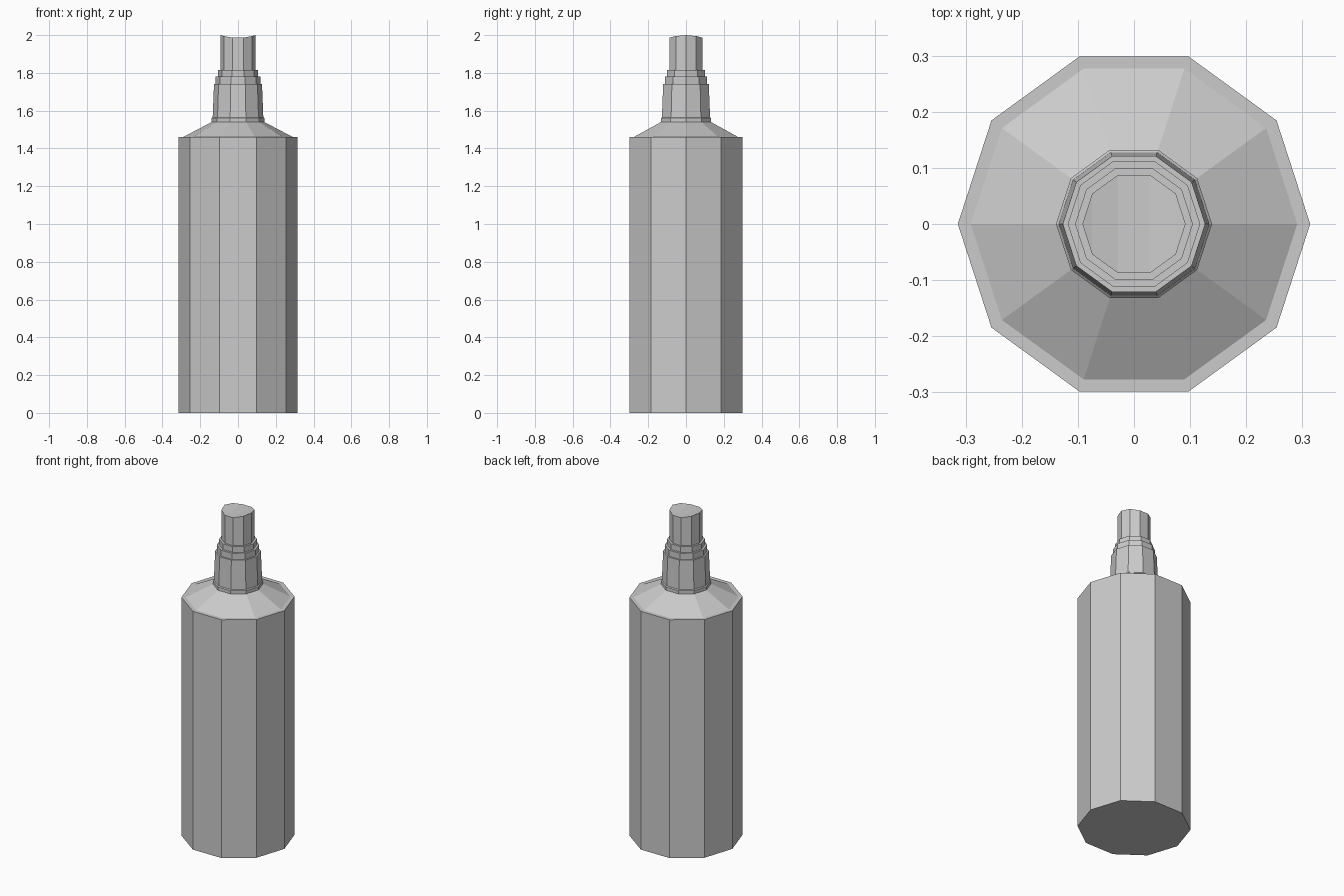
import bpy, bmesh
from math import cos, sin, pi

if "Cube" in bpy.data.objects:
    bpy.data.objects.remove(bpy.data.objects["Cube"])

SIDES = 10


def lathe(name, profile, dished=False):
    """Stack ten-sided rings of (radius, z) and close both ends."""
    bm = bmesh.new()
    rings = []
    for r, z in profile:
        rings.append([bm.verts.new((r * cos(2 * pi * i / SIDES),
                                    r * sin(2 * pi * i / SIDES), z))
                      for i in range(SIDES)])
    for a, b in zip(rings, rings[1:]):
        for i in range(SIDES):
            j = (i + 1) % SIDES
            bm.faces.new((a[i], a[j], b[j], b[i]))
    bm.faces.new(rings[0][::-1])
    top = rings[-1]
    if dished:
        # finger dip: low in the middle, rising towards both x ends
        r = profile[-1][0]
        for v in top:
            v.co.z -= 0.015 * (1 - (v.co.x / r) ** 2)
        for i in range(SIDES // 2):
            strip = [top[i], top[i + 1], top[-i - 1], top[-i % SIDES]]
            bm.faces.new(list(dict.fromkeys(strip)))
    else:
        bm.faces.new(top)
    bmesh.ops.recalc_face_normals(bm, faces=bm.faces[:])
    mesh = bpy.data.meshes.new(name)
    bm.to_mesh(mesh)
    bm.free()
    obj = bpy.data.objects.new(name, mesh)
    bpy.context.collection.objects.link(obj)
    return obj


# Bottle body with rim ledge and sloping shoulder
lathe("bottle_body", [(0.314, 0), (0.314, 1.46), (0.291, 1.46), (0.139, 1.54)])

# Stepped collar and tapered cap
lathe("cap", [(0.139, 1.54), (0.139, 1.56), (0.134, 1.565), (0.127, 1.742),
              (0.118, 1.742), (0.118, 1.78), (0.105, 1.78), (0.105, 1.815)])

# Push-down nozzle with dished top
lathe("nozzle", [(0.092, 1.815), (0.092, 2.0)], dished=True)
